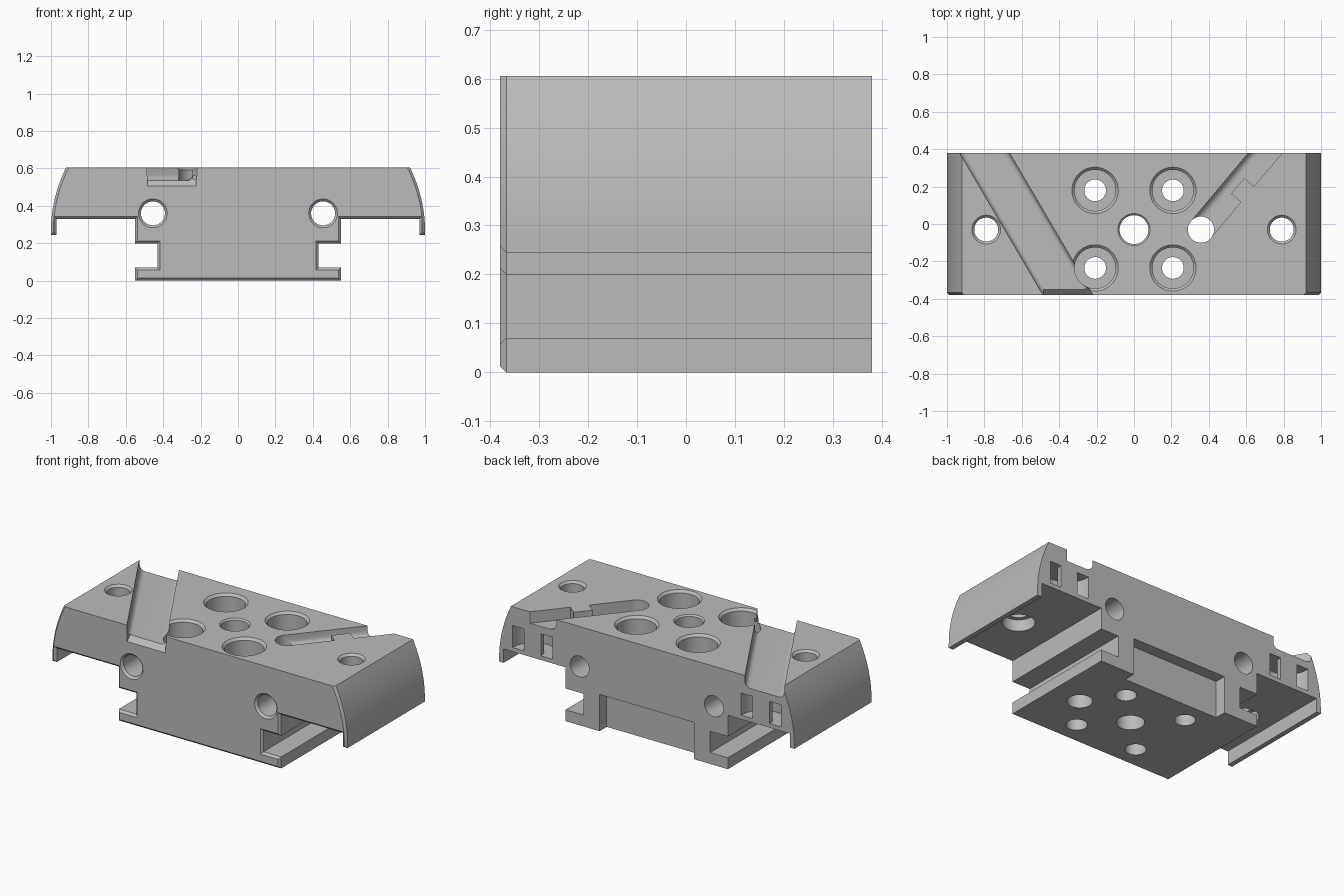
import bpy, bmesh, math
from mathutils import Matrix

cube = bpy.data.objects.get("Cube")
if cube:
    bpy.data.objects.remove(cube)

HALF_Y, TOP = 0.38, 0.605
FRONT = Matrix.Rotation(math.pi / 2, 4, 'X')   # local z points to the front
FLAT = Matrix.Identity(4)

grey = bpy.data.materials.new("plain grey")
grey.use_nodes = True
COLOUR = (0.5, 0.5, 0.5, 1)
grey.diffuse_color = COLOUR
grey.node_tree.nodes["Principled BSDF"].inputs["Base Color"].default_value = COLOUR


def finish(name, bm, matrix):
    bmesh.ops.transform(bm, matrix=matrix, verts=bm.verts)
    bmesh.ops.recalc_face_normals(bm, faces=bm.faces)
    mesh = bpy.data.meshes.new(name)
    bm.to_mesh(mesh)
    bm.free()
    mesh.materials.append(grey)
    ob = bpy.data.objects.new(name, mesh)
    bpy.context.collection.objects.link(ob)
    return ob


def prism(name, pts, low, high, matrix=FLAT, bevel=None, width=0.0, segments=1):
    """Extrude an outline; bevel the edges that pass the given test."""
    bm = bmesh.new()
    face = bm.faces.new([bm.verts.new((x, y, low)) for x, y in pts])
    geom = bmesh.ops.extrude_face_region(bm, geom=[face])["geom"]
    for v in geom:
        if isinstance(v, bmesh.types.BMVert):
            v.co.z = high
    bmesh.ops.recalc_face_normals(bm, faces=bm.faces)
    if bevel:
        edges = [e for e in bm.edges if bevel(e.verts[0].co, e.verts[1].co)]
        bmesh.ops.bevel(bm, geom=edges, offset=width, segments=segments,
                        profile=0.5, affect='EDGES')
    return finish(name, bm, matrix)


def lathe(name, profile, matrix, sides=48):
    """Solid of revolution from (radius, height) pairs."""
    bm = bmesh.new()
    rings = []
    for r, z in profile:
        rings.append([bm.verts.new((r * math.cos(math.tau * i / sides),
                                    r * math.sin(math.tau * i / sides), z))
                      for i in range(sides)])
    for a, b in zip(rings, rings[1:]):
        for i in range(sides):
            j = (i + 1) % sides
            bm.faces.new((a[i], a[j], b[j], b[i]))
    bm.faces.new(rings[0])
    bm.faces.new(rings[-1])
    return finish(name, bm, matrix)


def box(x0, x1, y0, y1):
    return [(x0, y0), (x1, y0), (x1, y1), (x0, y1)]


# Body: mirrored section with rail grooves, wings and curved outer sides
half = [(0.55, 0), (0.55, 0.07), (0.43, 0.07), (0.43, 0.2), (0.55, 0.2),
        (0.55, 0.33), (0.97, 0.33), (0.97, 0.245), (1, 0.245)]
for i in range(13):
    t = i / 12
    half.append((1 - 0.08 * t * t, 0.27 + (TOP - 0.27) * t))
outline = half + [(-x, z) for x, z in reversed(half)]


def front_edge(a, b):
    at_front = min(a.z, b.z) > HALF_Y - 0.001
    return at_front and min(a.y, b.y) < TOP - 0.001


body = prism("mounting_block", outline, -HALF_Y, HALF_Y, FRONT, front_edge, 0.013)
cutters = []

# Wide diagonal channel with rounded floor corners
slot = Matrix.Translation((-0.576, 0, 0)) @ Matrix.Rotation(math.radians(30.4), 4, 'Z')
cutters.append(prism("wide_channel", box(-0.115, 0.115, 0.535, 0.8), -1, 1, slot @ FRONT,
                     lambda a, b: max(a.y, b.y) < 0.54 and abs(a.z - b.z) > 1, 0.03, 5))

# Sloped entry at the front of the wide channel
along_x = Matrix(((0, 0, 1, 0), (1, 0, 0, 0), (0, 1, 0, 0), (0, 0, 0, 1)))
cutters.append(prism("channel_entry", [(-0.42, 0.465), (-0.34, 0.545), (-0.34, 0.56), (-0.42, 0.56)],
                     -0.485, -0.225, along_x))

# Narrow diagonal channel with a retaining tooth
narrow = Matrix.Translation((0.358, -0.03, 0)) @ Matrix.Rotation(math.radians(-40), 4, 'Z')
plan = [(-0.069, 0), (0.069, 0), (0.069, 0.25), (0, 0.25),
        (0, 0.36), (0.069, 0.36), (0.069, 0.9), (-0.069, 0.9)]
cutters.append(prism("narrow_channel", plan, 0.535, 0.8, narrow,
                     lambda a, b: max(a.z, b.z) < 0.54 and max(a.x, b.x) < -0.06, 0.04, 5))


# Holes with a chamfered mouth
def mouth(r, rim, surface):
    c = rim - r
    return [(r, surface - c), (rim + 0.001, surface + 0.001), (rim + 0.001, surface + 0.2)]


def place(x, y):
    return Matrix.Translation((x, y, 0))


cutters.append(lathe("centre_hole", [(0.077, -0.1)] + mouth(0.077, 0.086, TOP), place(0, -0.03)))
cutters.append(lathe("channel_hole", [(0.07, -0.1), (0.07, 0.8)], place(0.358, -0.03)))
for x in (-0.208, 0.208):
    for y in (-0.235, 0.18):
        cutters.append(lathe("bolt_hole", [(0.058, -0.1), (0.058, 0.3), (0.11, 0.3)]
                             + mouth(0.11, 0.124, TOP), place(x, y)))

# Parts repeated on both sides
for s in (-1, 1):
    cutters.append(lathe("wing_hole", [(0.09, 0.2), (0.09, 0.4), (0.064, 0.4)]
                         + mouth(0.064, 0.077, TOP), place(s * 0.79, -0.03)))
    cutters.append(lathe("cross_hole", [(0.064, -0.6)] + mouth(0.064, 0.077, HALF_Y),
                         Matrix.Translation((s * 0.455, 0, 0.36)) @ FRONT))
    # Curved tie passage opening as two windows in the back
    arc = [math.pi * i / 12 for i in range(13)]
    ring = [(0.775 * s + r * math.cos(a), 0.37 - r * math.sin(a))
            for r, angles in ((0.135, arc), (0.058, arc[::-1])) for a in angles]
    tips = [(0.775 * s - 0.135, 0.45), (0.775 * s - 0.058, 0.45)]
    ends = [(0.775 * s + 0.058, 0.45), (0.775 * s + 0.135, 0.45)]
    cutters.append(prism("tie_passage", ring[:13] + tips + ring[13:] + ends, 0.355, 0.49))

# Recess low on the back
cutters.append(prism("back_recess", box(-0.32, 0.32, 0.31, 0.5), -0.1, 0.225))

# Carve everything out of the body
bpy.context.view_layer.objects.active = body
for cutter in cutters:
    mod = body.modifiers.new(cutter.name, 'BOOLEAN')
    mod.operation = 'DIFFERENCE'
    mod.solver = 'EXACT'
    mod.object = cutter
    bpy.ops.object.modifier_apply(modifier=mod.name)
    bpy.data.objects.remove(cutter)

for ob in bpy.context.selected_objects:
    ob.select_set(False)
body.select_set(True)
bpy.ops.object.shade_smooth_by_angle(angle=math.radians(30))
